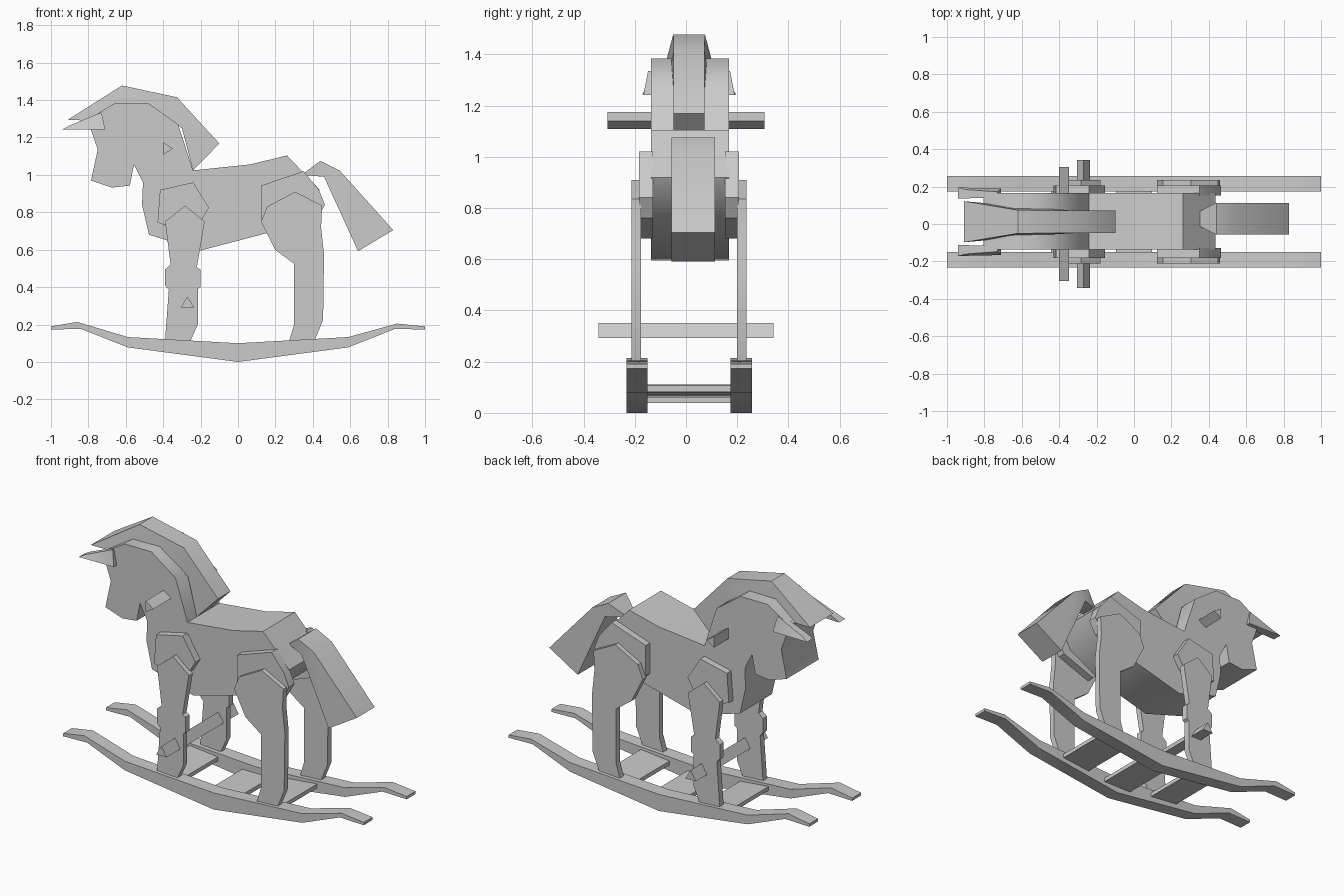
import bpy, bmesh, math

CY = 0.012  # centre plane of the horse


def prism(name, pts, y0, y1):
    """Extrude an x-z outline from y0 to y1; a y bound may be one value per point."""
    n = len(pts)
    a = y0 if isinstance(y0, list) else [y0] * n
    b = y1 if isinstance(y1, list) else [y1] * n
    bm = bmesh.new()
    va = [bm.verts.new((x, y, z)) for (x, z), y in zip(pts, a)]
    vb = [bm.verts.new((x, y, z)) for (x, z), y in zip(pts, b)]
    caps = [bm.faces.new(va), bm.faces.new(vb[::-1])]
    for i in range(n):
        j = (i + 1) % n
        bm.faces.new((va[i], vb[i], vb[j], va[j]))
    bmesh.ops.recalc_face_normals(bm, faces=bm.faces)
    bmesh.ops.triangulate(bm, faces=caps)
    me = bpy.data.meshes.new(name)
    bm.to_mesh(me)
    bm.free()
    ob = bpy.data.objects.new(name, me)
    bpy.context.collection.objects.link(ob)
    bpy.ops.object.select_all(action='DESELECT')
    ob.select_set(True)
    bpy.context.view_layer.objects.active = ob
    bpy.ops.object.shade_smooth_by_angle(angle=math.radians(40))
    return ob


def centred(name, pts, half, cy=CY):
    half = half if isinstance(half, list) else [half] * len(pts)
    return prism(name, pts, [cy - h for h in half], [cy + h for h in half])


def pair(name, pts, inner, outer):
    """One plate on each side of the centre plane."""
    n = len(pts)
    inner = inner if isinstance(inner, list) else [inner] * n
    outer = outer if isinstance(outer, list) else [outer] * n
    for side, s in (("near", -1), ("far", 1)):
        prism(f"{name}_{side}", pts, [CY + s * v for v in inner], [CY + s * v for v in outer])


# Body, neck and head in one silhouette
centred("body", [
    (-0.75, 1.136), (-0.786, 0.97), (-0.674, 0.932), (-0.578, 0.943), (-0.556, 1.056),
    (-0.508, 0.96), (-0.513, 0.84), (-0.476, 0.68), (-0.203, 0.595), (0.16, 0.69),
    (0.37, 0.80), (0.437, 0.92), (0.262, 1.104), (0.064, 1.056), (-0.24, 1.024),
    (-0.32, 1.27), (-0.48, 1.384), (-0.658, 1.384), (-0.805, 1.295)], 0.152, 0.015)

# Mane, wider at the forelock
centred("mane", [
    (-0.91, 1.295), (-0.62, 1.478), (-0.326, 1.415), (-0.10, 1.168), (-0.24, 1.024),
    (-0.30, 1.25), (-0.48, 1.36), (-0.66, 1.36), (-0.80, 1.29)],
    [0.11, 0.062, 0.06, 0.06, 0.06, 0.06, 0.07, 0.075, 0.1])

# Tail
centred("tail", [
    (0.34, 1.0), (0.44, 1.075), (0.545, 1.022), (0.83, 0.705), (0.642, 0.592), (0.46, 0.99)],
    [0.035, 0.085, 0.085, 0.085, 0.085, 0.085], 0.028)

# Ears
pair("ear", [(-0.94, 1.243), (-0.90, 1.264), (-0.73, 1.335), (-0.71, 1.242)],
     [0.125, 0.125, 0.13, 0.135], [0.183, 0.172, 0.16, 0.178])

# Shoulder and hip pads
pair("shoulder_pad", [(-0.417, 0.92), (-0.24, 0.96), (-0.155, 0.825), (-0.20, 0.75),
                      (-0.40, 0.735), (-0.43, 0.745)], 0.14, 0.195)
pair("hip_pad", [(0.123, 0.943), (0.35, 1.02), (0.433, 0.92), (0.465, 0.84),
                 (0.42, 0.76), (0.20, 0.68), (0.123, 0.76)], 0.14, 0.195)

# Legs
pair("front_leg", [
    (-0.39, 0.75), (-0.283, 0.836), (-0.178, 0.75), (-0.22, 0.505), (-0.20, 0.493),
    (-0.20, 0.40), (-0.215, 0.39), (-0.215, 0.2), (-0.257, 0.107), (-0.39, 0.115),
    (-0.37, 0.386), (-0.39, 0.41), (-0.39, 0.495), (-0.36, 0.52)], 0.187, 0.224)
pair("back_leg", [
    (0.155, 0.83), (0.305, 0.91), (0.45, 0.836), (0.444, 0.72), (0.46, 0.573),
    (0.455, 0.225), (0.41, 0.115), (0.273, 0.11), (0.30, 0.2), (0.30, 0.525),
    (0.198, 0.60), (0.123, 0.75)], 0.187, 0.224)

# Handle and foot peg, three-sided bars
centred("handle", [(-0.40, 1.174), (-0.40, 1.108), (-0.348, 1.14)], 0.306, 0)
centred("foot_peg", [(-0.27, 0.35), (-0.305, 0.292), (-0.235, 0.292)], 0.342, 0)

# Rockers
half_top = [(1.0, 0.19), (0.85, 0.205), (0.59, 0.133)]
half_low = [(0.59, 0.078), (0.84, 0.177), (1.0, 0.173)]
rocker = ([(-x, z - 0.0) for x, z in [(1.0, 0.19), (0.86, 0.214), (0.59, 0.133)]]
          + [(0, 0.10)] + half_top[::-1] + half_low[::-1]
          + [(0, 0.0)] + [(-x, z) for x, z in half_low])
pair("rocker", rocker, 0.162, 0.245)

# Cross slats following the rocker curve
for label, cx, cz, slope in (("front", -0.35, 0.09, -0.1), ("middle", 0, 0.05, 0), ("back", 0.31, 0.085, 0.1)):
    w, t = 0.095, 0.012
    centred(f"{label}_slat", [(cx - w, cz - w * slope - t), (cx + w, cz + w * slope - t),
                              (cx + w, cz + w * slope + t), (cx - w, cz - w * slope + t)], 0.17)
